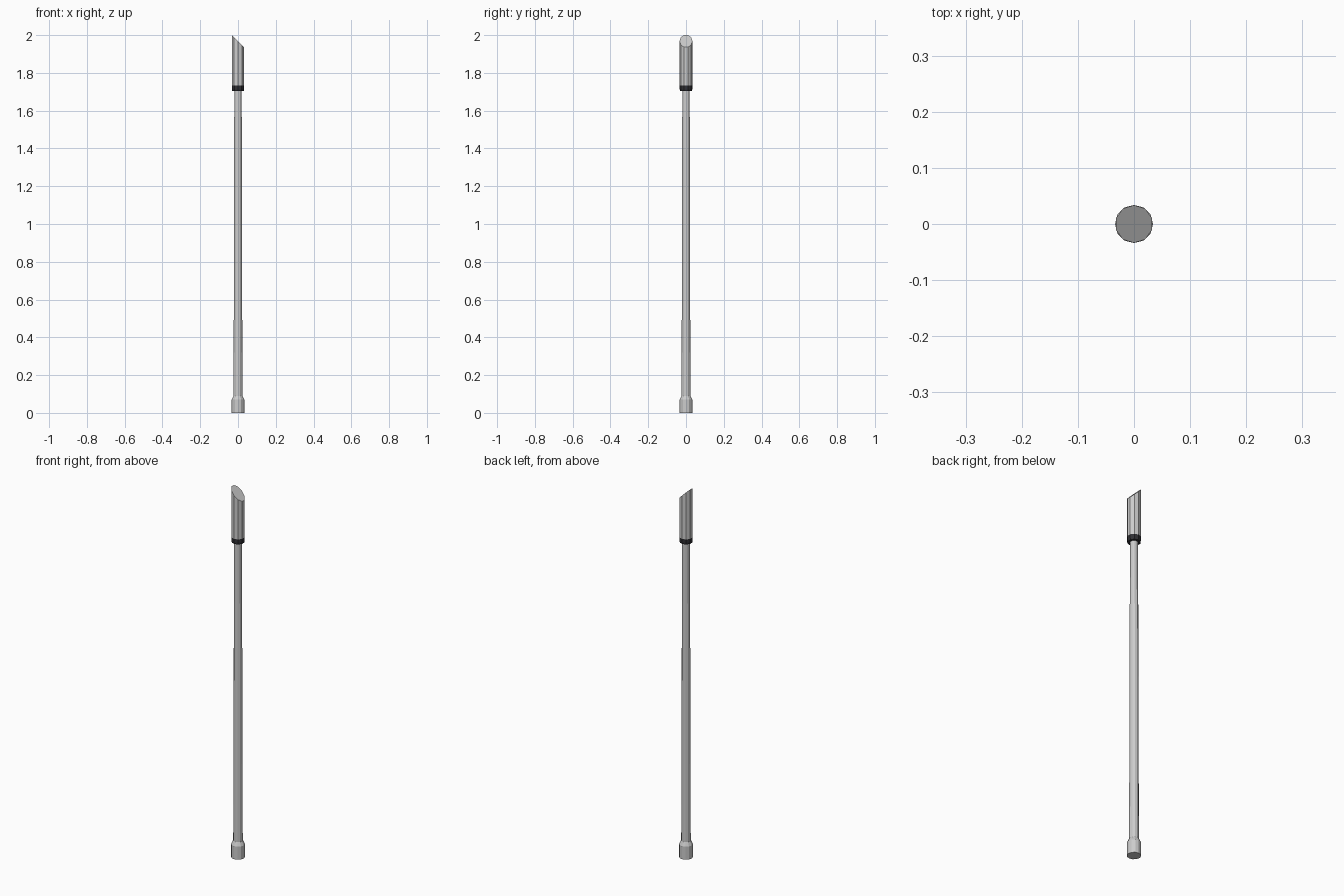
import bpy, bmesh
from math import cos, sin, pi

if "Cube" in bpy.data.objects:
    bpy.data.objects.remove(bpy.data.objects["Cube"])


def lathe(name, profile, sides, turn=0.0, slope=0.0):
    """Stack of rings from (radius, z) pairs; slope tilts the top ring along x."""
    bm = bmesh.new()
    rings = []
    for i, (r, z) in enumerate(profile):
        last = i == len(profile) - 1
        ring = []
        for k in range(sides):
            a = turn + 2 * pi * k / sides
            x, y = r * cos(a), r * sin(a)
            ring.append(bm.verts.new((x, y, z - (slope * x if last else 0))))
        rings.append(ring)
    for low, high in zip(rings, rings[1:]):
        for k in range(sides):
            n = (k + 1) % sides
            bm.faces.new((low[k], low[n], high[n], high[k]))
    bm.faces.new(rings[0][::-1])
    bm.faces.new(rings[-1])
    mesh = bpy.data.meshes.new(name)
    bm.to_mesh(mesh)
    bm.free()
    obj = bpy.data.objects.new(name, mesh)
    bpy.context.collection.objects.link(obj)
    return obj


SIDES = 12

# foot with a chamfered shoulder
lathe("base_cap", [(0.034, 0), (0.034, 0.07), (0.024, 0.09)], SIDES)

# slightly tapering pole
lathe("shaft", [(0.0235, 0.085), (0.0195, 1.71)], SIDES)

# dark collar below the head
collar = lathe("collar", [(0.032, 1.705), (0.0335, 1.715), (0.0335, 1.733)], 10, pi / 10)
dark = bpy.data.materials.new("dark_grey")
dark.diffuse_color = (0.03, 0.03, 0.035, 1)
dark.use_nodes = True
dark.node_tree.nodes["Principled BSDF"].inputs["Base Color"].default_value = dark.diffuse_color
collar.data.materials.append(dark)

# head cut off at a slant, high on the -x side
lathe("slanted_head", [(0.0338, 1.733), (0.0338, 1.968)], 10, pi / 10, slope=1.0)
